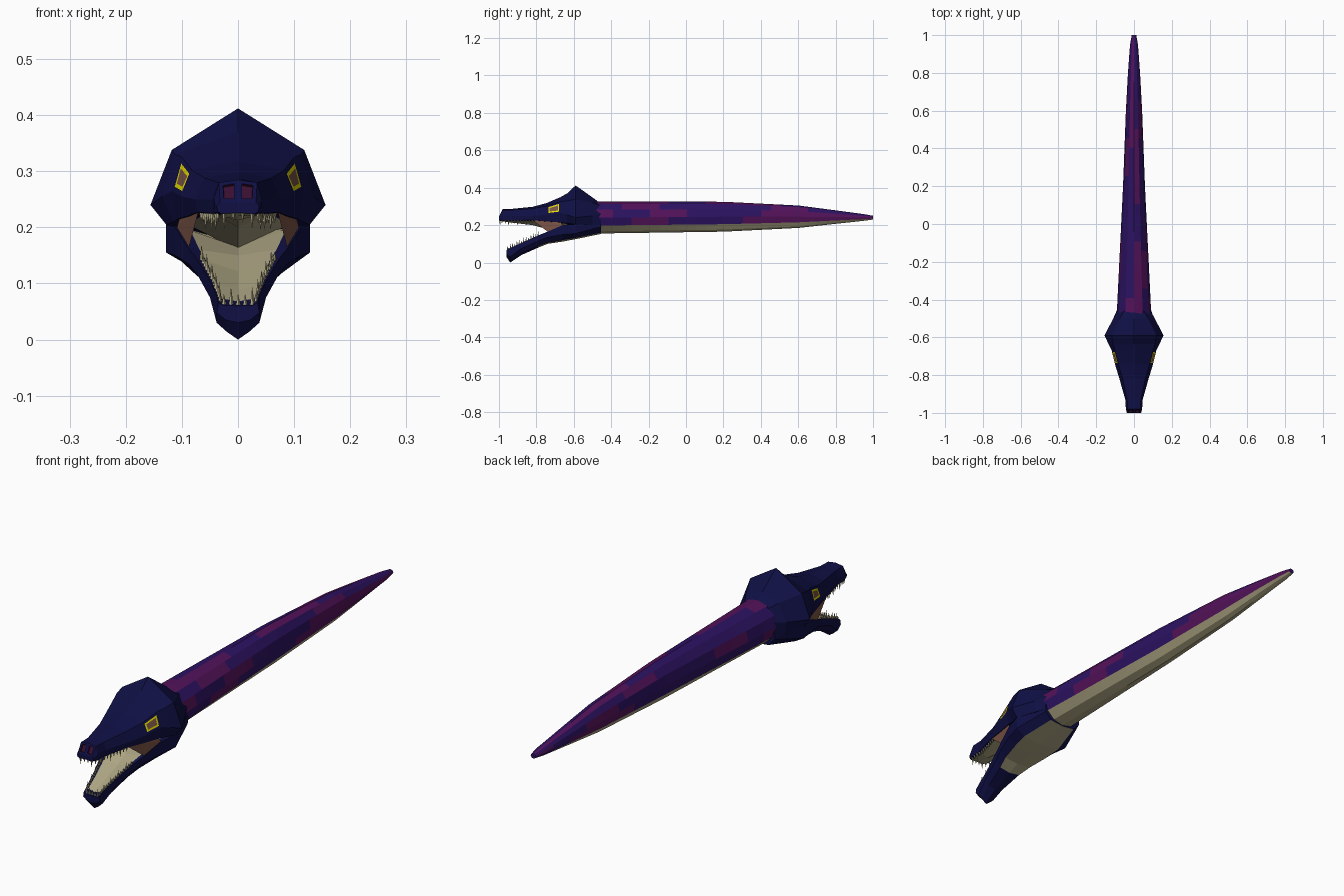
import bpy, bmesh, math, random
from mathutils import Vector

random.seed(4)
cube = bpy.data.objects.get("Cube")
if cube:
    bpy.data.objects.remove(cube)


def make_material(name, rgb):
    m = bpy.data.materials.new(name)
    m.use_nodes = True
    m.diffuse_color = (*rgb, 1)
    m.node_tree.nodes["Principled BSDF"].inputs["Base Color"].default_value = (*rgb, 1)
    return m


NAVY, INDIGO, PLUM, BONE, YELLOW, BROWN, MAROON = range(7)
materials = [
    make_material("navy scales", (.005, .005, .06)),
    make_material("indigo scales", (.025, .006, .12)),
    make_material("plum scales", (.085, .006, .1)),
    make_material("bone", (.42, .38, .23)),
    make_material("yellow eye", (.8, .72, .0)),
    make_material("brown flesh", (.2, .09, .06)),
    make_material("maroon nostril", (.04, .005, .03)),
]


def finish(bm, name, normals=True):
    if normals:
        bmesh.ops.recalc_face_normals(bm, faces=bm.faces)
    mesh = bpy.data.meshes.new(name)
    bm.to_mesh(mesh)
    bm.free()
    for m in materials:
        mesh.materials.append(m)
    ob = bpy.data.objects.new(name, mesh)
    bpy.context.collection.objects.link(ob)
    return ob


def loft(stations, rule, cap):
    """Skin closed rings (y, [(x, z)...]); rule(column, row) gives the colour."""
    bm = bmesh.new()
    rings = [[bm.verts.new((x, y, z)) for x, z in pts] for y, pts in stations]
    n = len(rings[0])
    grid = {}
    for r in range(len(rings) - 1):
        for c in range(n):
            d = (c + 1) % n
            f = bm.faces.new((rings[r][c], rings[r][d], rings[r + 1][d], rings[r + 1][c]))
            f.material_index = rule(c, r)
            grid[c, r] = f
    for ring in (rings[0], rings[-1]):
        bm.faces.new(ring).material_index = cap
    bmesh.ops.recalc_face_normals(bm, faces=bm.faces)
    return bm, grid


def mirrored(half):
    """Full ring from a half section whose ends lie on the centre line."""
    return half + [(-x, z) for x, z in half[-2:0:-1]]


# Body: twelve-sided tapering tube, pale belly, patchy back
BODY = [(-.49, .092, .085, .24), (.2, .058, .08, .245), (.6, .043, .06, .245),
        (.8, .032, .036, .243), (.95, .021, .018, .241), (1, .012, .01, .24)]
SIDES, ROWS = 12, 30


def body_ring(y):
    for a, b in zip(BODY, BODY[1:]):
        if y <= b[0] + 1e-6:
            t = (y - a[0]) / (b[0] - a[0])
            rx, rz, cz = [p + (q - p) * t for p, q in zip(a[1:], b[1:])]
            break
    angles = [math.tau * i / SIDES for i in range(SIDES)]
    return y, [(rx * math.sin(a), cz + rz * math.cos(a)) for a in angles]


patches = {(c, b): random.random() < .36 for c in range(SIDES) for b in range(ROWS)}


def body_colour(c, r):
    if 4 <= c <= 7:
        return BONE
    return PLUM if patches[c, (r + c % 3) // 4] else INDIGO


y0, y1 = BODY[0][0], BODY[-1][0]
bm, _ = loft([body_ring(y0 + (y1 - y0) * i / ROWS) for i in range(ROWS + 1)],
             body_colour, INDIGO)
finish(bm, "body")

# Upper head: y, crown z, brow x z, cheek x z, lip x z, palate z
UPPER = [
    (-.455, .315, .05, .305, .085, .26, .09, .2, .19),
    (-.5, .348, .075, .32, .11, .25, .105, .2, .18),
    (-.59, .412, .118, .338, .156, .24, .128, .205, .16),
    (-.635, .37, .112, .33, .135, .255, .115, .21, .16),
    (-.67, .35, .1, .325, .118, .265, .108, .215, .165),
    (-.745, .318, .082, .302, .1, .255, .09, .22, .18),
    (-.82, .298, .06, .288, .077, .25, .073, .227, .2),
    (-.93, .287, .036, .28, .046, .25, .045, .225, .213),
    (-.98, .285, .034, .28, .043, .25, .042, .225, .22),
    (-1, .245, .032, .245, .038, .238, .036, .228, .226),
]


def upper_ring(s):
    y, top, bx, bz, cx, cz, lx, lz, pal = s
    return y, mirrored([(0, top), (bx, bz), (cx, cz), (lx, lz),
                        (lx * .8, lz - .004), (0, pal)])


bm, grid = loft([upper_ring(s) for s in UPPER],
                lambda c, r: BONE if c in (4, 5) and r > 2 else NAVY, NAVY)
# Eyes and nostrils are inset into the brow and snout faces
eyes = [grid[1, 4], grid[8, 4]]
bmesh.ops.inset_individual(bm, faces=eyes, thickness=.009, use_even_offset=True)
for f in eyes:
    f.material_index = YELLOW
bmesh.ops.inset_individual(bm, faces=eyes, thickness=.007, use_even_offset=True)
for f in eyes:
    f.material_index = BROWN
nostrils = [grid[0, 8], grid[9, 8]]
bmesh.ops.inset_individual(bm, faces=nostrils, thickness=.007, use_even_offset=True)
for f in nostrils:
    f.material_index = MAROON
bmesh.ops.inset_individual(bm, faces=nostrils, thickness=.001, depth=-.006)
finish(bm, "upper_head", False)

# Lower jaw: y, rim x z, side x z, corner x z, keel z, mouth floor z
LOWER = [
    (-.455, .09, .205, .088, .19, .06, .16, .153, .2),
    (-.59, .128, .205, .128, .155, .088, .132, .125, .2),
    (-.66, .112, .2, .112, .15, .08, .12, .112, .165),
    (-.74, .09, .165, .088, .135, .065, .107, .1, .15),
    (-.79, .074, .145, .072, .115, .05, .088, .08, .122),
    (-.88, .05, .105, .05, .075, .034, .05, .04, .088),
    (-.94, .038, .078, .038, .03, .02, .014, .0, .068),
    (-.96, .035, .066, .038, .048, .022, .035, .03, .06),
]


def lower_ring(s):
    y, rx, rz, sx, sz, cx, cz, keel, floor = s
    return y, mirrored([(0, floor), (rx * .76, rz - .005), (rx, rz),
                        (sx, sz), (cx, cz), (0, keel)])


def jaw_colour(c, r):
    inside = c in (0, 9) and r < 6
    under = c in (4, 5) and r < 4
    return BONE if inside or under else NAVY


bm, _ = loft([lower_ring(s) for s in LOWER], jaw_colour, NAVY)
finish(bm, "lower_jaw", False)

# Cheek membranes join the jaws at the mouth corners
bm = bmesh.new()
for side in (-1, 1):
    lips = [(s[6], s[0], s[7]) for s in UPPER[4:7]]
    rims = [(s[1], s[0], s[2]) for s in LOWER[2:4]]
    loop = [bm.verts.new((side * x * .97, y, z)) for x, y, z in lips + rims[::-1]]
    for i, j, k in ((0, 1, 4), (1, 2, 3), (1, 3, 4)):
        # corner order: back lip, middle lip, front lip, lower rim, back rim
        bm.faces.new((loop[i], loop[j], loop[k])).material_index = BROWN
finish(bm, "cheek_membranes")


# Teeth: slim cones following the edges of both jaws
def add_tooth(bm, base, length, radius):
    ring = [bm.verts.new(base + Vector((radius * math.cos(a), radius * math.sin(a), 0)))
            for a in (math.tau * i / 5 for i in range(5))]
    tip = bm.verts.new(base + Vector((0, 0, length)))
    bm.faces.new(ring)
    for i in range(5):
        bm.faces.new((ring[i], ring[(i + 1) % 5], tip))


def tooth_row(name, edge, sign, spacing):
    bm = bmesh.new()
    path = edge + [Vector((-p.x, p.y, p.z)) for p in reversed(edge)]
    count = 0
    for a, b in zip(path, path[1:]):
        steps = max(1, round((b - a).length / spacing))
        for i in range(steps):
            count += 1
            length = .032 if count % 3 == 0 else .02
            add_tooth(bm, a.lerp(b, (i + .5) / steps), sign * length, .0045)
    for f in bm.faces:
        f.material_index = BONE
    finish(bm, name)


tooth_row("upper_teeth", [Vector((s[6] * .92, s[0] + .006, s[7])) for s in UPPER[6:]], -1, .016)
tooth_row("lower_teeth", [Vector((s[1] * .9, s[0] + .006, s[2] - .004)) for s in LOWER[4:]], 1, .014)
